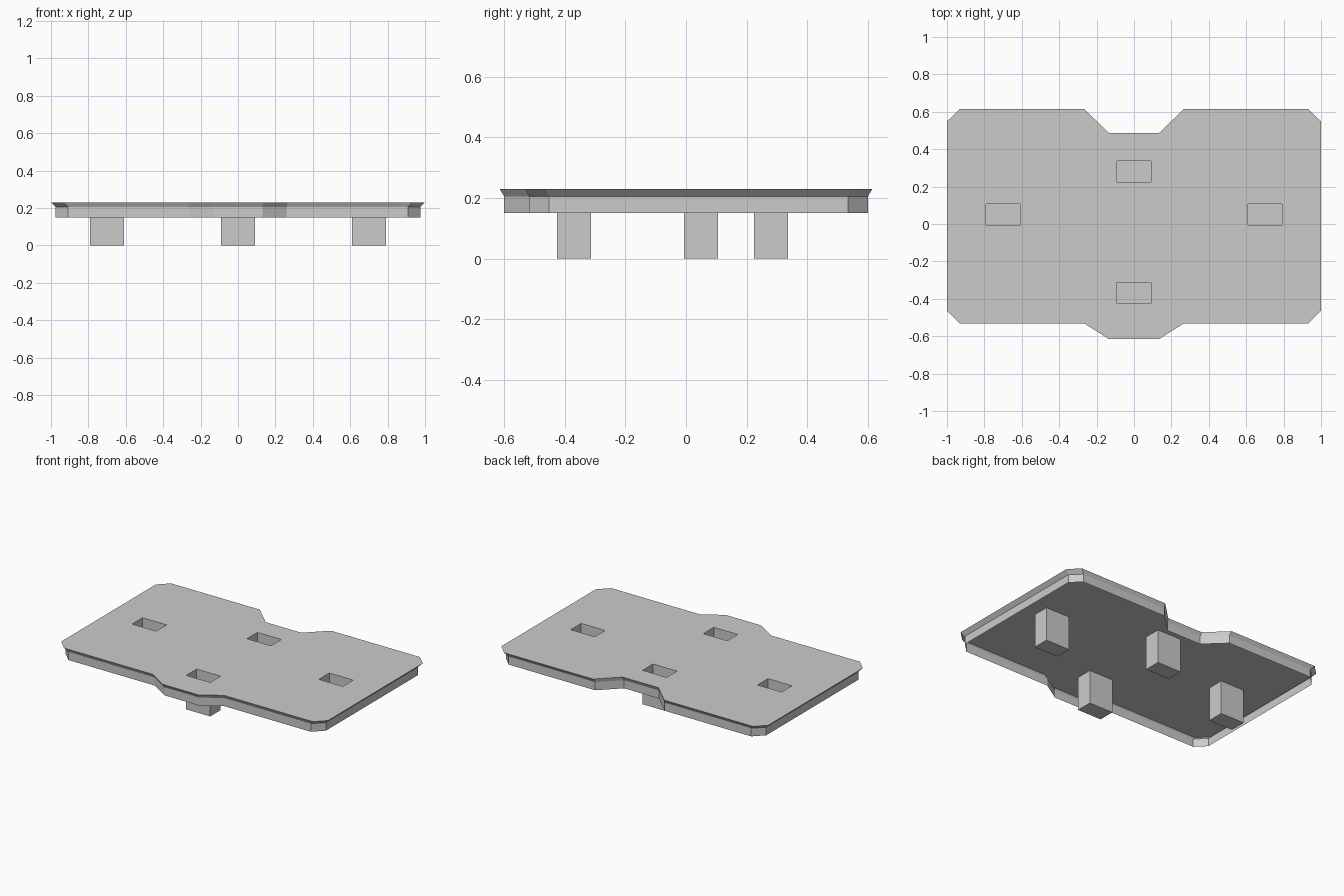
import bpy
import bmesh
from mathutils import Vector

if "Cube" in bpy.data.objects:
    bpy.data.objects.remove(bpy.data.objects["Cube"])

TOP, LIP, RIM = 0.23, 0.205, 0.15
INSET = 0.975
PEG_W, PEG_D = 0.09, 0.056          # half sizes of each hollow peg
PEGS = {"left_peg": (-0.70, 0.05), "right_peg": (0.70, 0.05),
        "front_peg": (0.0, -0.37), "back_peg": (0.0, 0.28)}

# right half of the plate outline, front to back; mirrored to the left
HALF = [(0.134, -0.615), (0.267, -0.531), (0.932, -0.531), (1.0, -0.463),
        (1.0, 0.548), (0.932, 0.615), (0.267, 0.615), (0.134, 0.487)]
OUTLINE = HALF + [(-x, y) for x, y in reversed(HALF)]


def rectangle(cx, cy):
    return [(cx + sx * PEG_W, cy + sy * PEG_D)
            for sx, sy in ((-1, -1), (1, -1), (1, 1), (-1, 1))]


def ring(bm, pts, z, scale=1.0):
    return [bm.verts.new((x * scale, y * scale, z)) for x, y in pts]


def pairs(loop):
    return zip(loop, loop[1:] + loop[:1])


def bridge(bm, lower, upper):
    for (a, b), (c, d) in zip(pairs(lower), pairs(upper)):
        bm.faces.new((a, b, d, c))


def finish(bm, name):
    mesh = bpy.data.meshes.new(name)
    bm.to_mesh(mesh)
    bm.free()
    obj = bpy.data.objects.new(name, mesh)
    bpy.context.collection.objects.link(obj)
    return obj


# plate: thin shell, open underneath, with a flared lip and four openings
bm = bmesh.new()
top = ring(bm, OUTLINE, TOP)
edges = [bm.edges.new(p) for p in pairs(top)]
for cx, cy in PEGS.values():
    edges += [bm.edges.new(p) for p in pairs(ring(bm, rectangle(cx, cy), TOP))]
bmesh.ops.triangle_fill(bm, use_beauty=True, use_dissolve=False,
                        edges=edges, normal=Vector((0, 0, 1)))
for f in bm.faces:
    f.normal_update()
    if f.normal.z < 0:
        f.normal_flip()
lip = ring(bm, OUTLINE, LIP, INSET)
rim = ring(bm, OUTLINE, RIM, INSET)
bridge(bm, lip, top)
bridge(bm, rim, lip)
finish(bm, "plate")

# pegs: hollow sockets hanging from the plate's openings, closed at the floor
for name, (cx, cy) in PEGS.items():
    bm = bmesh.new()
    base = ring(bm, rectangle(cx, cy), 0.0)
    bridge(bm, base, ring(bm, rectangle(cx, cy), TOP))
    bm.faces.new(base[::-1])
    finish(bm, name)
